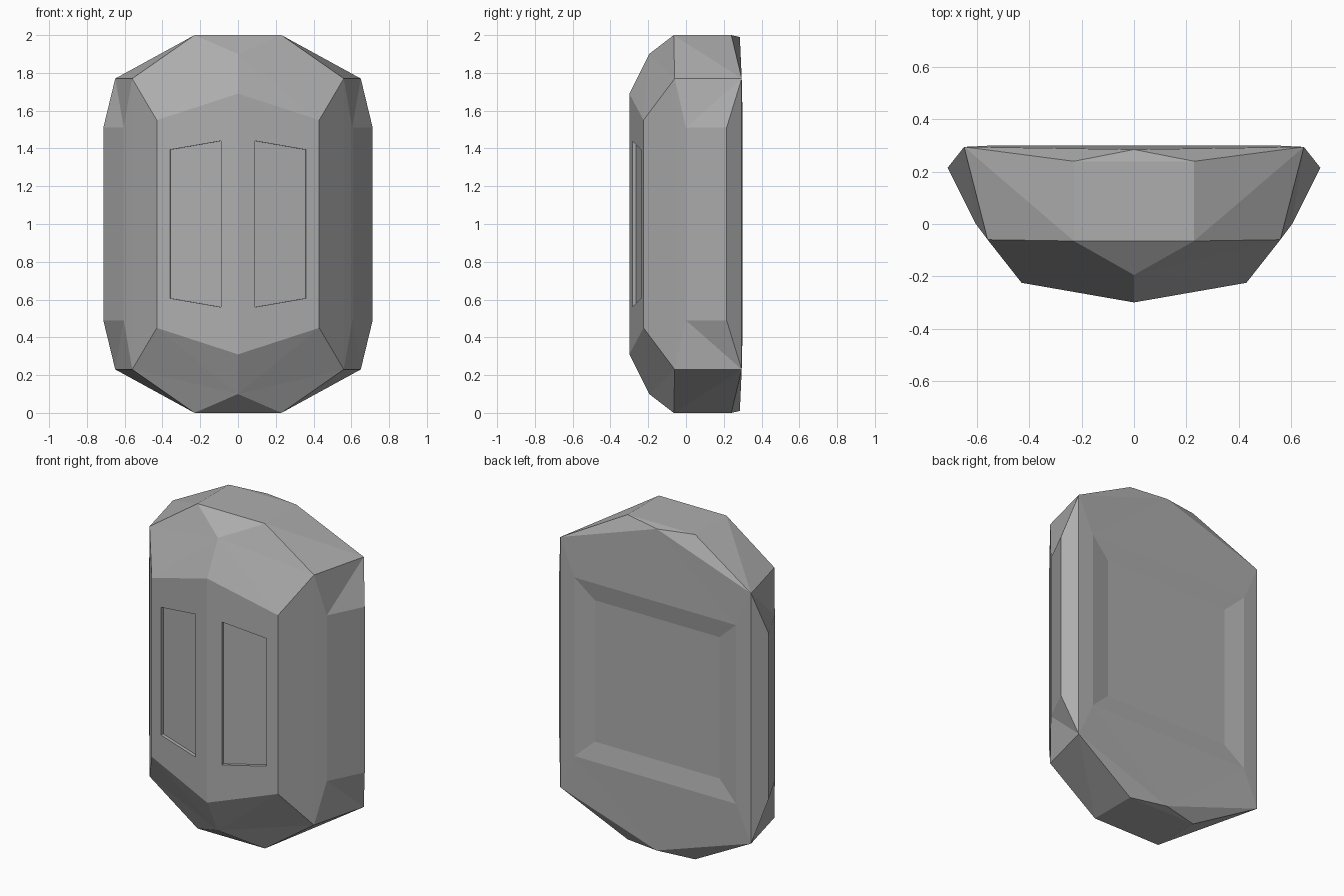
import bpy
import bmesh
from mathutils import Vector

cube = bpy.data.objects.get("Cube")
if cube:
    bpy.data.objects.remove(cube, do_unlink=True)

stone = bpy.data.materials.new("plain grey")
stone.use_nodes = True
GREY = (0.42, 0.42, 0.42, 1)
stone.diffuse_color = GREY
stone.node_tree.nodes["Principled BSDF"].inputs["Base Color"].default_value = GREY

# Corners of the upper left quarter, measured from the middle of the body
points = {
    "ridge": (0, -0.30, 0.69),
    "front": (0.43, -0.225, 0.55),
    "cheek": (0.56, -0.06, 0.77),
    "brow": (0.23, -0.065, 1),
    "brow_mid": (0, -0.065, 1),
    "peak": (0, -0.195, 0.9),
    "crown": (0.23, 0.24, 1),
    "crown_mid": (0, 0.24, 1),
    "nape": (0, 0.285, 0.99),
    "back": (0.65, 0.295, 0.77),
    "side_front": (0.605, 0, 0.51),
    "side_back": (0.713, 0.215, 0.51),
    "rim": (0.55, 0.30, 0.55),
    "rim_mid": (0, 0.30, 0.55),
    "floor": (0.425, 0.28, 0.435),
    "floor_mid": (0, 0.28, 0.435),
}
points = {name: Vector(co) for name, co in points.items()}

# Window corners lie on the sloping front panel, with a sunken copy behind
slope = (points["front"].y - points["ridge"].y) / points["front"].x
inward = Vector((-slope, 1, 0)).normalized() * 0.02
for name, x, z in (("win_in", 0.09, 0.44), ("win_out", 0.36, 0.393)):
    points[name] = Vector((x, points["ridge"].y + slope * x, z))
    points[name + "_deep"] = points[name] + inward

# Faces by corner name; a star puts the corner on the mid height line
faces = [
    # front panel around the window
    "ridge* win_in* win_in ridge",
    "win_out* front* front win_out",
    "win_in win_out front ridge",
    # sunken window
    "win_in* win_in win_in_deep win_in_deep*",
    "win_out* win_out win_out_deep win_out_deep*",
    "win_in win_out win_out_deep win_in_deep",
    "win_in_deep* win_out_deep* win_out_deep win_in_deep",
    # upper front facets
    "ridge front peak", "front cheek peak", "cheek brow peak",
    "peak brow brow_mid",
    # crown
    "brow_mid brow crown crown_mid", "crown_mid crown nape",
    "cheek back brow", "back crown brow", "crown back nape",
    # sides
    "front* cheek* cheek front", "cheek* side_front* side_front cheek",
    "side_front* side_back* side_back side_front",
    "cheek side_front back", "side_front side_back back",
    "side_back* back* back side_back",
    # back panel with shallow recess
    "back* back rim rim*", "nape back rim", "nape rim rim_mid",
    "rim* rim floor floor*", "rim_mid rim floor floor_mid",
    "floor* floor floor_mid floor_mid*",
]

bm = bmesh.new()
verts = {}


def corner(name):
    if name not in verts:
        co = points[name.rstrip("*")].copy()
        if name.endswith("*"):
            co.z = 0
        verts[name] = bm.verts.new(co)
    return verts[name]


for face in faces:
    bm.faces.new([corner(n) for n in face.split()])

# Mirror the quarter across the width and the height
for axis in (0, 2):
    copy = bmesh.ops.duplicate(bm, geom=bm.verts[:] + bm.edges[:] + bm.faces[:])
    for item in copy["geom"]:
        if isinstance(item, bmesh.types.BMVert):
            item.co[axis] *= -1
    bmesh.ops.remove_doubles(bm, verts=bm.verts[:], dist=0.0005)

bmesh.ops.recalc_face_normals(bm, faces=bm.faces[:])
bmesh.ops.translate(bm, verts=bm.verts[:], vec=(0, 0, 1))

mesh = bpy.data.meshes.new("faceted_body")
bm.to_mesh(mesh)
bm.free()
mesh.materials.append(stone)
body = bpy.data.objects.new("faceted_body", mesh)
bpy.context.collection.objects.link(body)
